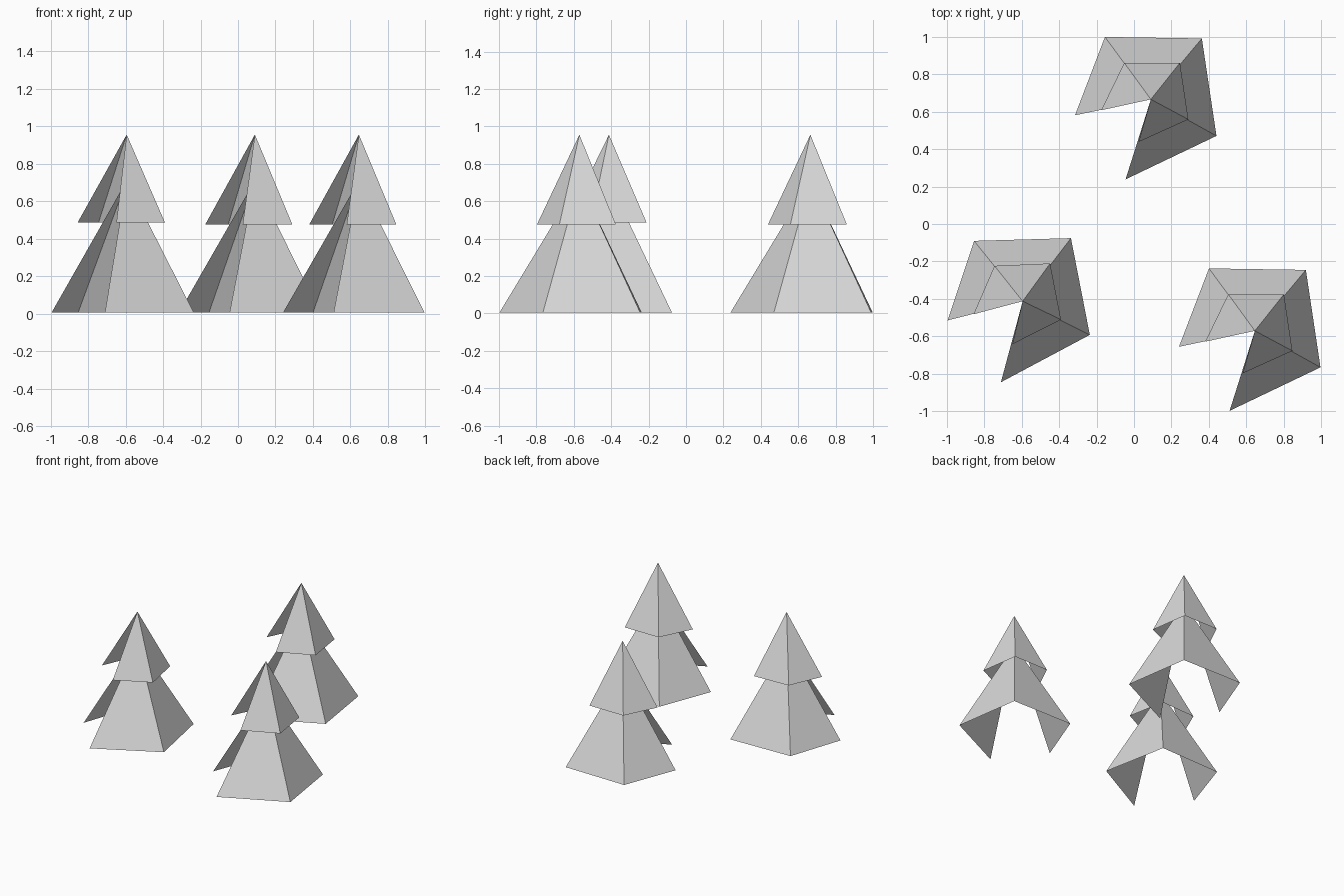
import bpy
import math
from mathutils import Matrix, Vector

cube = bpy.data.objects.get("Cube")
if cube:
    bpy.data.objects.remove(cube, do_unlink=True)

# One plain grey for all foliage
grey = bpy.data.materials.new("light_grey")
grey.use_nodes = True
colour = (0.7, 0.7, 0.7, 1)
grey.diffuse_color = colour
grey.node_tree.nodes["Principled BSDF"].inputs["Base Color"].default_value = colour

# Open five-cornered outlines around the trunk axis; the last side is left open
LOWER = [(-0.405, -0.085), (-0.245, 0.333), (0.272, 0.325), (0.35, -0.195), (-0.135, -0.427)]
UPPER = [(-0.265, -0.058), (-0.142, 0.195), (0.155, 0.195), (0.2, -0.107), (-0.065, -0.227)]


def open_cone(name, outline, base, tip, centre, turn):
    """Four flat triangles fanning from the tip, with one side missing."""
    spin = Matrix.Rotation(math.radians(turn), 3, "Z")
    verts = [spin @ Vector((x, y, base)) for x, y in outline] + [Vector((0, 0, tip))]
    apex = len(outline)
    faces = [(i + 1, i, apex) for i in range(apex - 1)]
    mesh = bpy.data.meshes.new(name)
    mesh.from_pydata(verts, [], faces)
    mesh.materials.append(grey)
    obj = bpy.data.objects.new(name, mesh)
    obj.location = (*centre, 0)
    bpy.context.collection.objects.link(obj)


# Three trees, each with two tiers of branches
TREES = {
    "back": ((0.09, 0.665), 0, 0.475),
    "right": ((0.645, -0.57), 0, 0.475),
    "left": ((-0.594, -0.412), 2.5, 0.485),
}
for place, (centre, turn, tier) in TREES.items():
    open_cone(f"{place}_tree_lower_branches", LOWER, 0.005, 0.71, centre, turn)
    open_cone(f"{place}_tree_upper_branches", UPPER, tier, 0.955, centre, turn)
